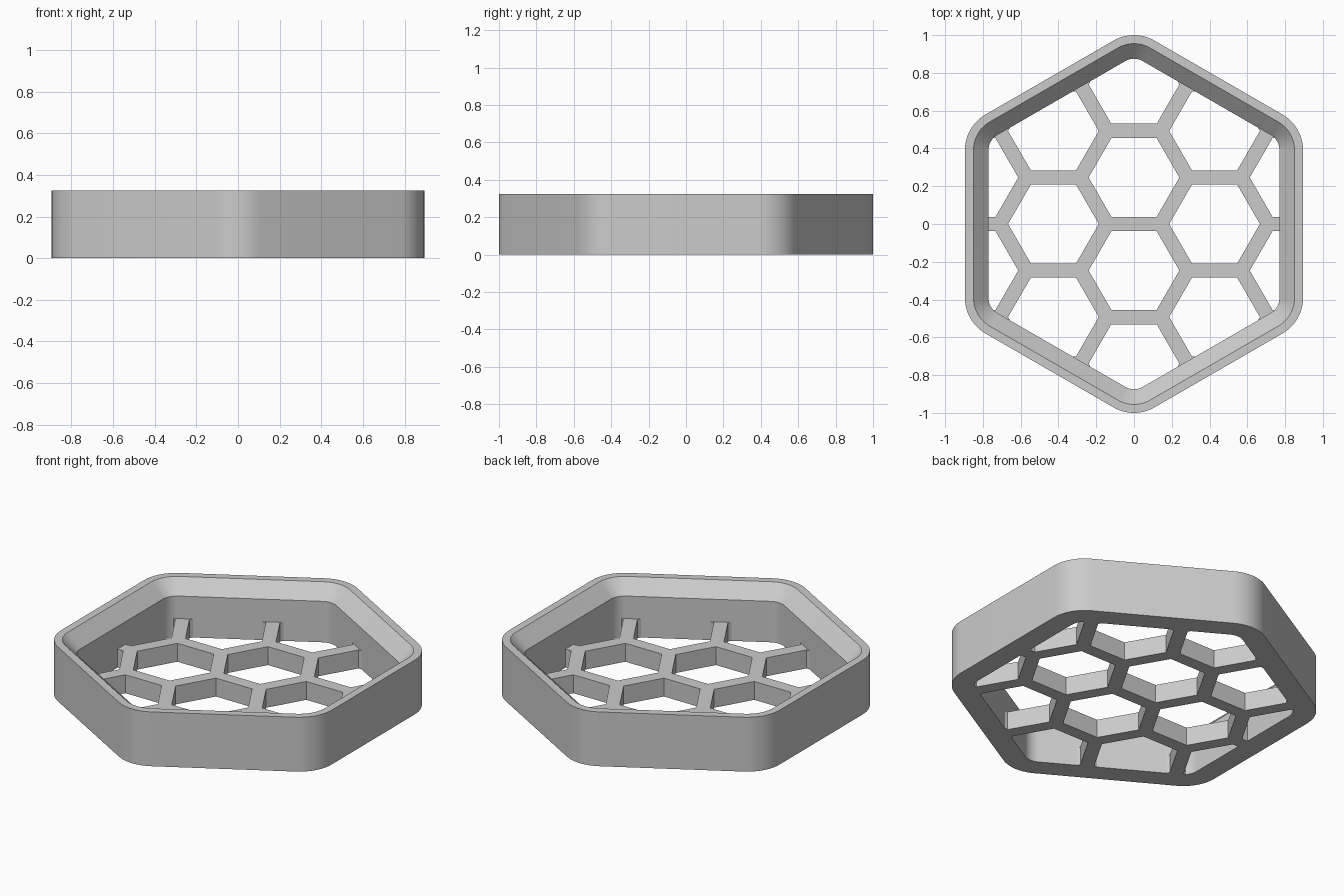
import bpy
import bmesh
from math import sin, cos, radians, sqrt

if "Cube" in bpy.data.objects:
    bpy.data.objects.remove(bpy.data.objects["Cube"])

APOTHEM, CORNER = 0.895, 0.216      # outer hexagon and its corner radius
HEIGHT, FLOOR = 0.325, 0.11         # rim height and lattice thickness
LIP, WALL = 0.045, 0.125            # inset of the lip and of the inner wall
PITCH, CELL = 0.4925, 0.208         # honeycomb spacing and hole apothem
STEPS = 10

grey = bpy.data.materials.new("light_grey")
grey.use_nodes = True
colour = (0.6, 0.6, 0.6, 1)
grey.diffuse_color = colour
grey.node_tree.nodes["Principled BSDF"].inputs["Base Color"].default_value = colour


def rounded_hexagon(inset):
    """Outline with a corner towards +y, offset inwards by inset."""
    reach = (APOTHEM - CORNER) * 2 / sqrt(3)
    points = []
    for k in range(6):
        mid = radians(90 + 60 * k)
        for i in range(STEPS + 1):
            a = mid + radians(60 * i / STEPS - 30)
            r = CORNER - inset
            points.append((reach * cos(mid) + r * cos(a),
                           reach * sin(mid) + r * sin(a)))
    return points


def make_object(name, bm):
    bmesh.ops.recalc_face_normals(bm, faces=bm.faces)
    mesh = bpy.data.meshes.new(name)
    bm.to_mesh(mesh)
    bm.free()
    mesh.materials.append(grey)
    obj = bpy.data.objects.new(name, mesh)
    bpy.context.collection.objects.link(obj)
    return obj


def add_prism(bm, outline, low, high):
    """Closed vertical prism over an outline."""
    bottom, top = ([bm.verts.new((x, y, z)) for x, y in outline] for z in (low, high))
    bm.faces.new(bottom)
    bm.faces.new(top)
    for i in range(len(outline)):
        bm.faces.new((bottom[i - 1], bottom[i], top[i], top[i - 1]))


# Rim: sweep the wall section, with its inner chamfer, round the hexagon
bm = bmesh.new()
section = [(0, 0), (0, HEIGHT), (LIP, HEIGHT), (WALL, HEIGHT - (WALL - LIP)), (WALL, 0)]
loops = [[bm.verts.new((x, y, z)) for x, y in rounded_hexagon(inset)] for inset, z in section]
for j, loop in enumerate(loops):
    before = loops[j - 1]
    for i in range(len(loop)):
        bm.faces.new((before[i - 1], before[i], loop[i], loop[i - 1]))
rim = make_object("rim", bm)
bpy.context.view_layer.objects.active = rim
rim.select_set(True)
bpy.ops.object.shade_smooth_by_angle(angle=radians(30))

# Floor plate filling the inside of the rim
bm = bmesh.new()
add_prism(bm, rounded_hexagon(WALL), 0, FLOOR)
lattice = make_object("honeycomb_floor", bm)

# Hexagonal holes, in staggered columns
bm = bmesh.new()
for column in range(-2, 3):
    shift = 0 if column % 2 else 0.5
    for row in range(-3, 4):
        cx, cy = column * PITCH * sqrt(3) / 2, (row + shift) * PITCH
        if cx * cx + cy * cy < 1:
            r = CELL * 2 / sqrt(3)
            hexagon = [(cx + r * cos(radians(60 * k)), cy + r * sin(radians(60 * k)))
                       for k in range(6)]
            add_prism(bm, hexagon, -0.1, FLOOR + 0.1)
cutter = make_object("hole_cutter", bm)
cutter.hide_render = True

cut = lattice.modifiers.new("holes", "BOOLEAN")
cut.operation = "DIFFERENCE"
cut.solver = "EXACT"
cut.object = cutter
bpy.context.view_layer.update()
result = bpy.data.meshes.new_from_object(
    lattice.evaluated_get(bpy.context.evaluated_depsgraph_get()))
lattice.modifiers.clear()
lattice.data = result
bpy.data.objects.remove(cutter)
